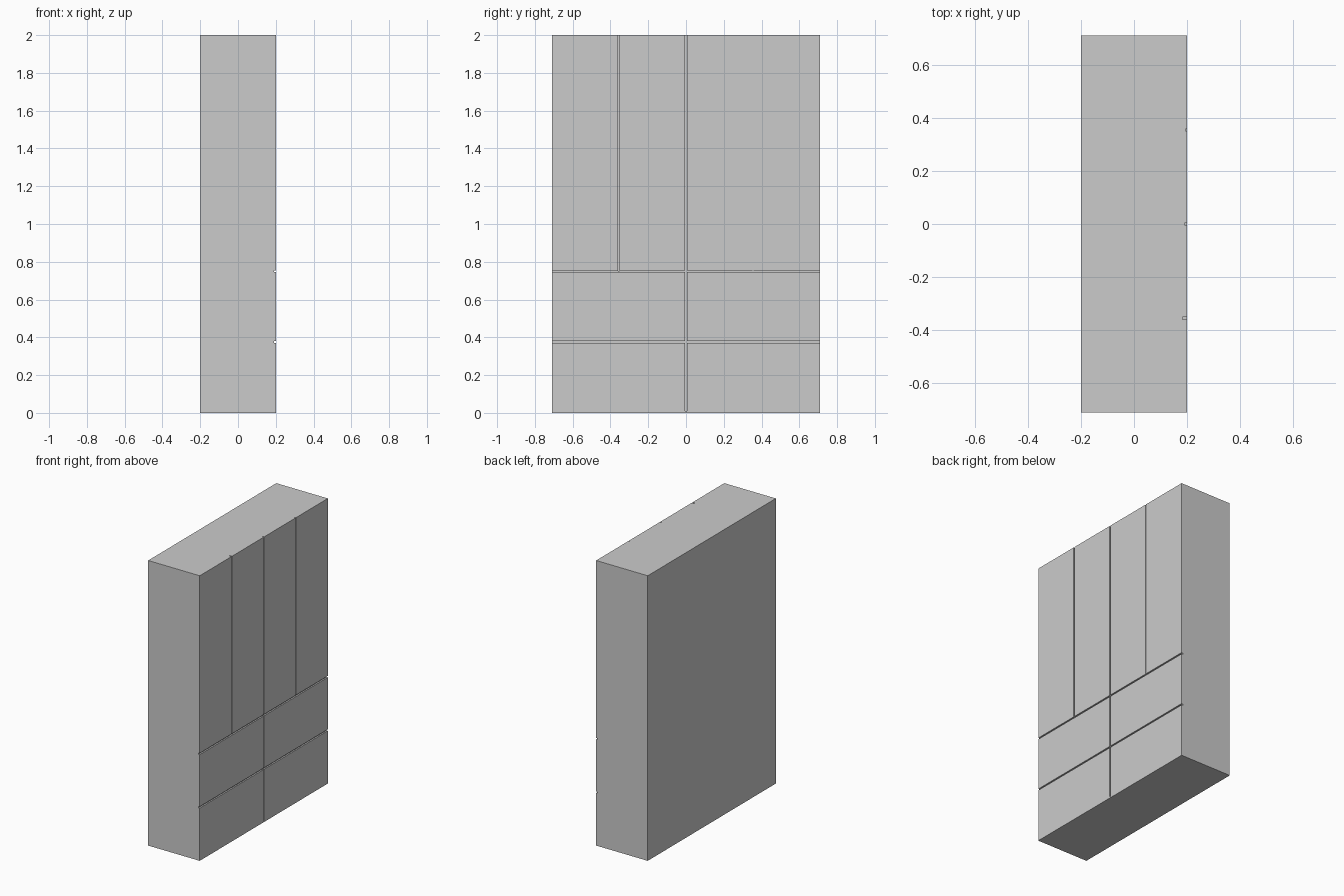
import bpy

if "Cube" in bpy.data.objects:
    bpy.data.objects.remove(bpy.data.objects["Cube"])

X, Y, H = 0.2, 0.71, 2.0          # half depth, half width, height
DEPTH = 0.01                      # groove depth in the front face
SHELF, MID = 0.75, 0.375          # heights of the horizontal seams


def box(name, lo, hi):
    bpy.ops.mesh.primitive_cube_add(size=1, location=[(a + b) / 2 for a, b in zip(lo, hi)])
    ob = bpy.context.object
    ob.name = name
    ob.scale = [b - a for a, b in zip(lo, hi)]
    bpy.ops.object.transform_apply(location=True, rotation=True, scale=True)
    return ob


def groove(body, name, y0, y1, z0, z1, depth=DEPTH):
    cutter = box(name, (X - depth, y0, z0), (X + 0.05, y1, z1))
    cutter.hide_render = True
    mod = body.modifiers.new(name, 'BOOLEAN')
    mod.operation = 'DIFFERENCE'
    mod.solver = 'EXACT'
    mod.object = cutter
    bpy.context.view_layer.objects.active = body
    bpy.ops.object.modifier_apply(modifier=name)
    bpy.data.objects.remove(cutter)


# Wardrobe body
body = box("wardrobe_body", (-X, -Y, 0), (X, Y, H))

# Horizontal seams between doors and drawers
for i, z in enumerate((SHELF, MID)):
    groove(body, f"drawer_seam_{i}", -Y - 0.05, Y + 0.05, z - 0.005, z + 0.005)

# Vertical seams: long centre seam, then the two outer door seams
groove(body, "centre_seam", -0.004, 0.004, 0.01, H + 0.05)
groove(body, "door_seam_left", -0.36, -0.351, SHELF, H + 0.05, 0.018)
groove(body, "door_seam_right", 0.351, 0.358, SHELF, H + 0.05, 0.007)
